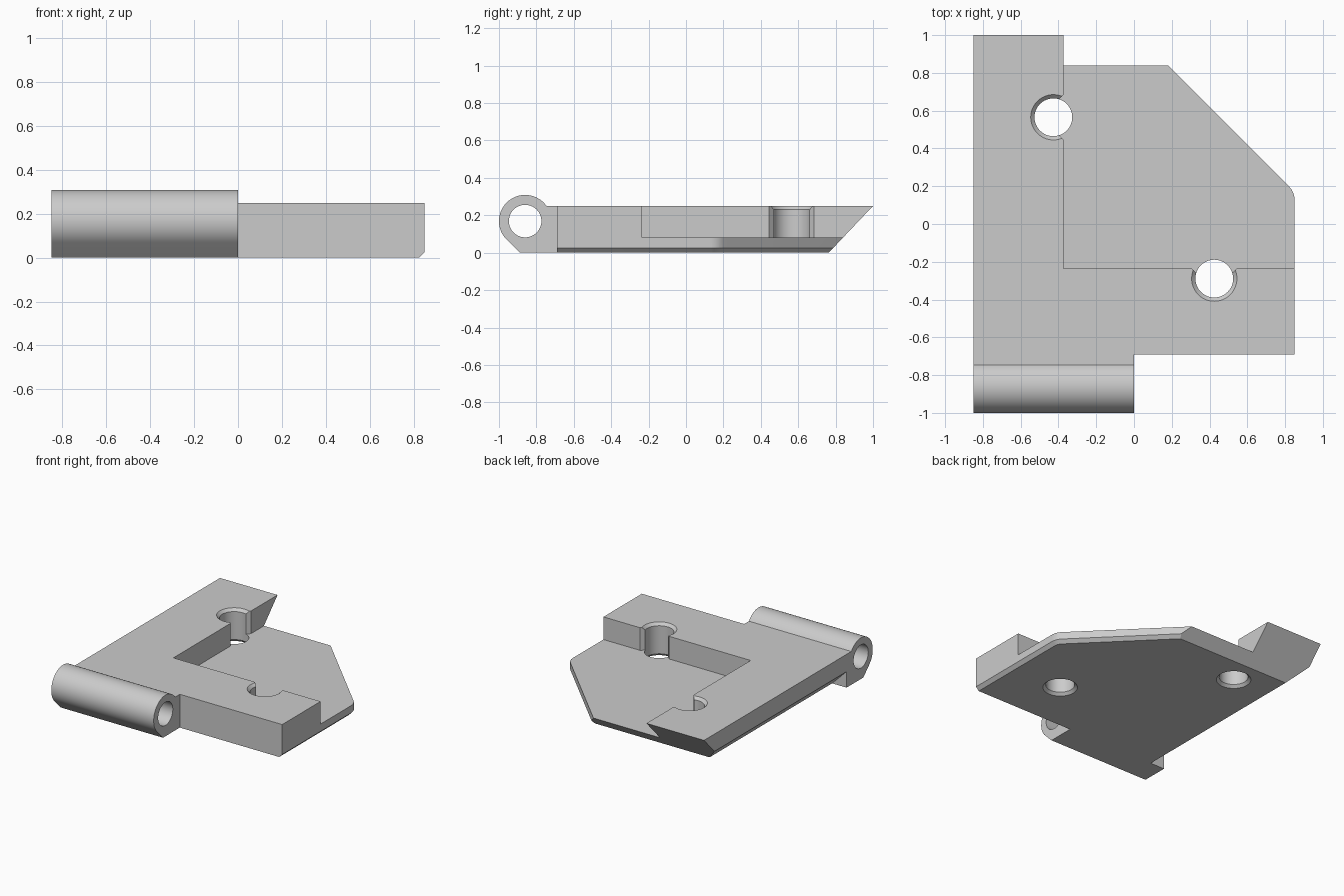
import bpy, bmesh
from math import sin, cos, radians, pi
from mathutils import Vector

if "Cube" in bpy.data.objects:
    bpy.data.objects.remove(bpy.data.objects["Cube"], do_unlink=True)

grey = bpy.data.materials.new("plain grey")
grey.use_nodes = True
COLOUR = (0.6, 0.6, 0.6, 1)
grey.diffuse_color = COLOUR
grey.node_tree.nodes["Principled BSDF"].inputs["Base Color"].default_value = COLOUR


def arc(cx, cy, r, start, end, steps):
    angles = [radians(start + (end - start) * i / steps) for i in range(steps + 1)]
    return [(cx + r * cos(a), cy + r * sin(a)) for a in angles]


def loft(name, *loops):
    """Closed solid through a stack of matching loops of points."""
    bm = bmesh.new()
    rings = [[bm.verts.new(p) for p in loop] for loop in loops]
    bm.faces.new(rings[0])
    bm.faces.new(rings[-1])
    for a, b in zip(rings, rings[1:]):
        for i in range(len(a)):
            j = (i + 1) % len(a)
            bm.faces.new((a[i], a[j], b[j], b[i]))
    bmesh.ops.recalc_face_normals(bm, faces=bm.faces)
    mesh = bpy.data.meshes.new(name)
    bm.to_mesh(mesh)
    bm.free()
    mesh.materials.append(grey)
    obj = bpy.data.objects.new(name, mesh)
    bpy.context.collection.objects.link(obj)
    return obj


def along_x(name, pts, lo, hi):
    return loft(name, [(lo, u, v) for u, v in pts], [(hi, u, v) for u, v in pts])


def along_z(name, pts, lo, hi):
    return loft(name, [(u, v, lo) for u, v in pts], [(u, v, hi) for u, v in pts])


def cut(cutter):
    """Subtract a solid from the body and discard it."""
    cutter.hide_render = True
    mod = body.modifiers.new("cut", 'BOOLEAN')
    mod.operation, mod.solver, mod.object = 'DIFFERENCE', 'EXACT', cutter
    bpy.context.view_layer.objects.active = body
    bpy.ops.object.modifier_apply(modifier=mod.name)
    bpy.data.objects.remove(cutter, do_unlink=True)


def bevel_cutter(p, q, size):
    """Wedge removing the bottom edge from p to q; outside is on the right."""
    p, q = Vector((*p, 0)), Vector((*q, 0))
    d = (q - p).normalized()
    out = Vector((d.y, -d.x, 0))
    e = 0.05
    section = [(-size - e, -e), (e, size + e), (e, -e)]
    ends = [[c + out * u + Vector((0, 0, v)) for u, v in section] for c in (p, q)]
    return loft("edge_cutter", *ends)


TOP, FLOOR = 0.25, 0.08
PIN_Y, PIN_Z = -0.86, 0.169
WALL_X, WALL_Y = -0.372, -0.235
HOLES = ((-0.427, 0.565), (0.425, -0.289))

# Side profile with sloped back end and hinge knuckle
profile = [(0.763, 0), (1, TOP)] + arc(PIN_Y, PIN_Z, 0.14, 35.36, 225, 36) + [(-0.889, 0)]
body = along_x("hinge_bracket", profile, -0.85, 0.85)

# Knuckle only spans one half of the front
cut(along_z("front_cutter", [(0, -1.2), (1, -1.2), (1, -0.69), (0, -0.69)], -0.1, 0.5))
cut(along_x("pin_cutter", arc(PIN_Y, PIN_Z, 0.087, 0, 352.5, 47), -1, 0.1))

# Pocket leaving an L-shaped wall, with flared mouths where the holes open
flare = [(0, 0.12), (0.03, 0.09), (0.03, -0.09), (0, -0.12)]
pocket = [(1, 1.2), (WALL_X, 1.2)]
pocket += [(WALL_X - depth, HOLES[0][1] + side) for depth, side in flare]
pocket += [(WALL_X, WALL_Y)]
pocket += [(HOLES[1][0] - side, WALL_Y - depth) for depth, side in flare]
pocket += [(1, WALL_Y)]
cut(along_z("pocket_cutter", pocket, FLOOR, 0.5))

# Diagonal corner with a rounded end
corner = [(1.2, 0.128)] + arc(0.75, 0.128, 0.1, 0, 45, 8) + [(-0.18, 1.2), (1.2, 1.2)]
cut(along_z("corner_cutter", corner, -0.1, 0.2))

# Narrow bottom bevel following the right side, rounded corner and diagonal
for degrees in (0, 11.25, 22.5, 33.75, 45):
    a = radians(degrees)
    touch = Vector((0.75 + 0.1 * cos(a), 0.128 + 0.1 * sin(a)))
    tangent = Vector((-sin(a), cos(a))) * 1.2
    cut(bevel_cutter(touch - tangent, touch + tangent, 0.025))

# Wide bottom bevel on the left, stopping at the knuckle
cut(bevel_cutter((-0.85, 1.1), (-0.85, -0.69), 0.12))

# Screw holes chamfered at both ends
stack = ((0.13, -0.01), (0.1, 0.02), (0.1, TOP - 0.02), (0.13, TOP + 0.01))
for x, y in HOLES:
    cut(loft("hole_cutter", *[[(*p, z) for p in arc(x, y, r, 0, 352.5, 47)] for r, z in stack]))

# Smooth the round surfaces, keep edges sharp
bpy.ops.object.select_all(action='DESELECT')
body.select_set(True)
bpy.context.view_layer.objects.active = body
bpy.ops.object.shade_smooth_by_angle(angle=pi / 7)
